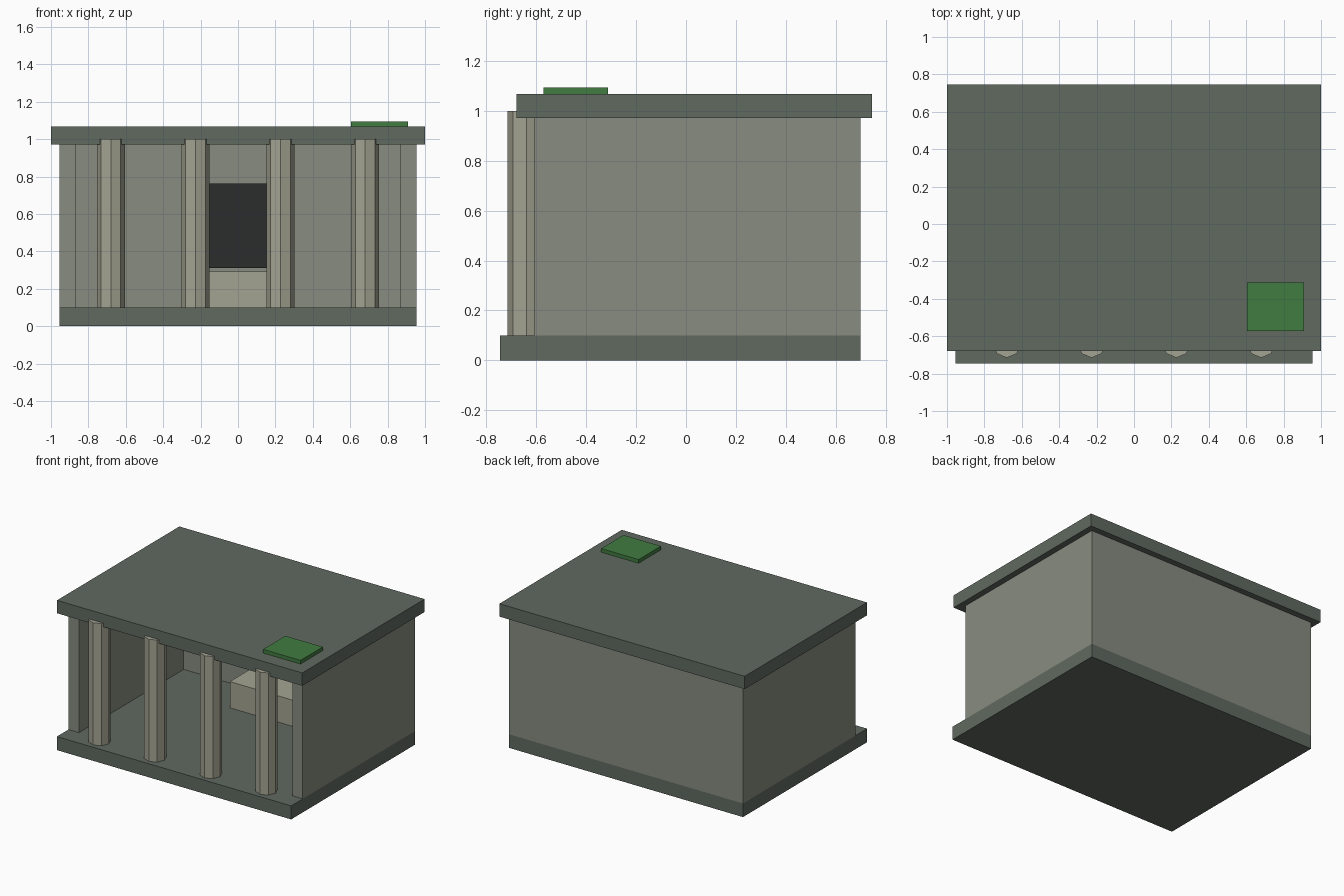
import bpy
import math

if "Cube" in bpy.data.objects:
    bpy.data.objects.remove(bpy.data.objects["Cube"])


def material(name, color):
    m = bpy.data.materials.new(name)
    m.diffuse_color = (*color, 1.0)
    m.use_nodes = True
    m.node_tree.nodes["Principled BSDF"].inputs["Base Color"].default_value = m.diffuse_color
    return m


dark_stone = material("dark_stone", (0.115, 0.142, 0.117))
wall_stone = material("wall_stone", (0.245, 0.262, 0.215))
pale_stone = material("pale_stone", (0.37, 0.37, 0.29))
shadow = material("shadow", (0.024, 0.027, 0.025))
moss = material("moss_green", (0.053, 0.2, 0.053))


def box(name, x, y, z, mat):
    """Box from (min, max) ranges on each axis."""
    ranges = (x, y, z)
    bpy.ops.mesh.primitive_cube_add(size=1, location=[(a + b) / 2 for a, b in ranges])
    ob = bpy.context.object
    ob.name = name
    ob.scale = [b - a for a, b in ranges]
    bpy.ops.object.transform_apply(location=False, rotation=False, scale=True)
    ob.data.materials.append(mat)
    return ob


# Floor slab and overhanging roof slab
box("floor_slab", (-0.955, 0.955), (-0.745, 0.70), (0, 0.10), dark_stone)
box("roof_slab", (-1.0, 1.0), (-0.68, 0.745), (0.972, 1.067), dark_stone)

# Walls on three sides, open front
box("back_wall", (-0.87, 0.87), (0.61, 0.70), (0.10, 0.98), wall_stone)
for side, x in (("left", (-0.955, -0.87)), ("right", (0.87, 0.955))):
    box(side + "_wall", x, (-0.61, 0.70), (0.10, 0.98), wall_stone)

# Row of octagonal columns, each with a corner facing forward
for i in range(4):
    x = -0.68 + i * 1.36 / 3
    bpy.ops.mesh.primitive_cylinder_add(
        vertices=8, radius=0.075, depth=0.90, location=(x, -0.64, 0.55))
    column = bpy.context.object
    column.name = f"column_{i + 1}"
    column.data.materials.append(pale_stone)

# Altar block and dark niche on the back wall
box("altar", (-0.27, 0.27), (0.29, 0.56), (0.10, 0.293), pale_stone)
box("niche_panel", (-0.19, 0.19), (0.59, 0.62), (0.31, 0.763), shadow)

# Moss patch on the roof
box("moss_patch", (0.605, 0.91), (-0.572, -0.312), (1.06, 1.094), moss)
